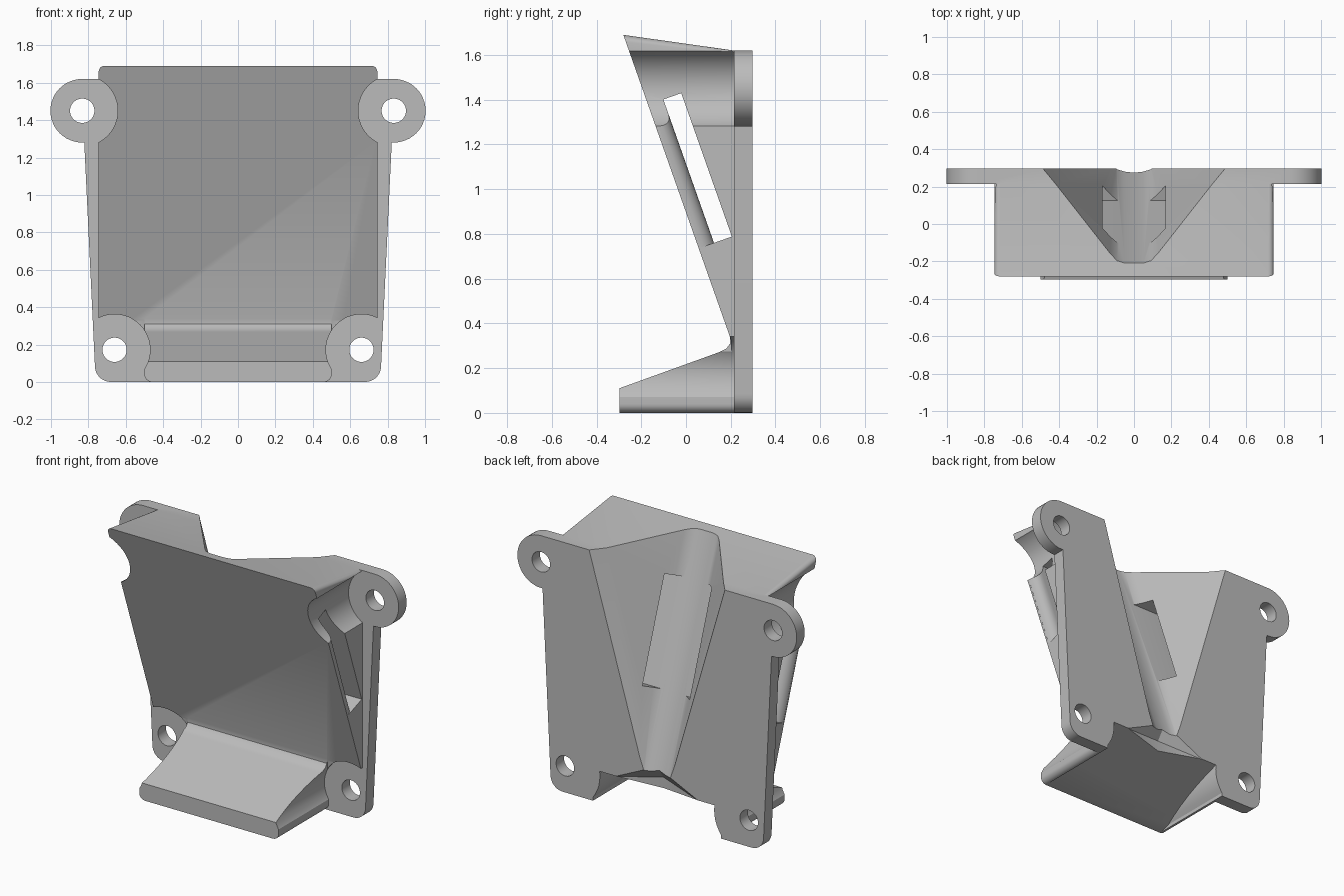
import bpy, bmesh, math
from mathutils import Matrix, Vector

cube = bpy.data.objects.get("Cube")
if cube:
    bpy.data.objects.remove(cube)

grey = bpy.data.materials.new("plain_grey")
grey.use_nodes = True
grey.diffuse_color = (0.5, 0.5, 0.5, 1)
grey.node_tree.nodes["Principled BSDF"].inputs["Base Color"].default_value = (0.5, 0.5, 0.5, 1)

LEAN = 0.353                      # backward lean of the front face, dy per dz
UPPER, LOWER = (0.833, 1.45), (0.66, 0.172)    # screw hole centres (x, z)
PLATE_FRONT, PLATE_BACK = 0.215, 0.297


def prism(name, points, axis, lo, hi, shear=0, matrix=None, soften=None):
    """Extrude a 2D outline along an axis; soften = (radius, z test) rounds side edges."""
    place = {"x": lambda a, b, t: (t, a, b),
             "y": lambda a, b, t: (a, t, b),
             "z": lambda a, b, t: (a, b - shear * t, t)}[axis]
    bm = bmesh.new()
    ends = [[bm.verts.new(place(a, b, t)) for a, b in points] for t in (lo, hi)]
    bm.faces.new(ends[0])
    bm.faces.new(ends[1][::-1])
    n = len(points)
    for i in range(n):
        j = (i + 1) % n
        bm.faces.new((ends[0][i], ends[1][i], ends[1][j], ends[0][j]))
    if soften:
        radius, test = soften
        edges = [e for e in bm.edges if all(test(v.co.z) for v in e.verts)
                 and abs(e.verts[0].co.x - e.verts[1].co.x) < 1e-4]
        bmesh.ops.bevel(bm, geom=edges, offset=radius, segments=6,
                        profile=0.5, affect="EDGES")
    bmesh.ops.recalc_face_normals(bm, faces=bm.faces)
    if matrix:
        bm.transform(matrix)
    mesh = bpy.data.meshes.new(name)
    bm.to_mesh(mesh)
    bm.free()
    obj = bpy.data.objects.new(name, mesh)
    mesh.materials.append(grey)
    bpy.context.collection.objects.link(obj)
    return obj


def arc(cx, cy, r, start, end, steps=12):
    angles = [math.radians(start + (end - start) * i / steps) for i in range(steps + 1)]
    return [(cx + r * math.cos(a), cy + r * math.sin(a)) for a in angles]


def mirrored(half):
    """Complete a right-hand outline with its mirror image."""
    return half + [(-x, y) for x, y in reversed(half)]


def boolean(target, tool, operation="DIFFERENCE"):
    mod = target.modifiers.new("combine", "BOOLEAN")
    mod.operation, mod.object, mod.solver = operation, tool, "EXACT"
    bpy.context.view_layer.objects.active = target
    bpy.ops.object.modifier_apply(modifier=mod.name)
    bpy.data.objects.remove(tool)


def bore(target, centre, radius, lo, hi):
    for side in (1, -1):
        ring = arc(side * centre[0], centre[1], radius, 0, 360, 48)[:-1]
        boolean(target, prism("bore_cutter", ring, "y", lo, hi))


# Mounting plate with rounded ears
outline = (arc(0.68, 0.085, 0.085, -90, 0, 8) + [(0.822, 1.28)]
           + arc(UPPER[0], UPPER[1], 0.17, -90, 90, 24)[1:])
bracket = prism("wall_bracket", mirrored(outline), "y", PLATE_FRONT, PLATE_BACK)

# Leaning wedge body
wedge = prism("wedge_body", [(0.25, 0.2), (0.25, 1.6), (0.215, 1.62), (-0.28, 1.69),
                             (0.2, 0.33), (0.207, 0.25)],
              "x", -0.745, 0.745, soften=(0.03, lambda z: z > 1.61))

# Support ledge, blended into the leaning face
ledge = prism("support_ledge",
              [(0.25, 0), (-0.298, 0), (-0.298, 0.11), (0.15, 0.272), (0.18, 0.287),
               (0.197, 0.31), (0.197, 0.34), (0.25, 0.34)],
              "x", -0.5, 0.5, soften=(0.04, lambda z: z < 0.01))
boolean(wedge, ledge, "UNION")

# Screw head clearance around the holes
for centre in (UPPER, LOWER):
    bore(wedge, centre, 0.19, -0.6, PLATE_FRONT + 0.05)
boolean(bracket, wedge, "UNION")

# Hollow under the ledge, leaving walls around the lower holes
hollow = prism("hollow_cutter", [(-0.28, -0.05), (-0.28, 0), (0.35, 0.222), (0.35, -0.05)],
               "x", -0.46, 0.46)
bore(hollow, LOWER, 0.25, -0.6, 0.6)
boolean(bracket, hollow)

# Tapering channel down the back
groove = mirrored([(0.05, 0.384), (0.09, 0.396), (0.125, 0.43), (0.5, 0.884), (0.75, 1.187)])
boolean(bracket, prism("groove_cutter", groove, "z", 0.15, 1.9, shear=LEAN))

# Flared relief joining channel and hollow
relief = bpy.data.meshes.new("relief_cutter")
bm = bmesh.new()
for co in ((-0.36, 0.31, 0.19), (0.36, 0.31, 0.19), (0, 0.31, 0.36),
           (0, 0.23, 0.25), (0, 0.23, 0.17)):
    bm.verts.new(co)
bmesh.ops.convex_hull(bm, input=bm.verts)
bmesh.ops.recalc_face_normals(bm, faces=bm.faces)
bm.to_mesh(relief)
bm.free()
relief.materials.append(grey)
relief_cutter = bpy.data.objects.new("relief_cutter", relief)
bpy.context.collection.objects.link(relief_cutter)
boolean(bracket, relief_cutter)

# Strap slot from side to side, with rounded mouths
mouth = arc(0.675, -0.07, 0.07, 90, 8, 8)
slot = mirrored(mouth + [(0.8, mouth[-1][1]), (0.8, 0.085)])
tilt = Matrix.Translation(Vector((0, 0.125, 0.76))) @ Matrix.Rotation(math.atan(LEAN), 4, "X")
boolean(bracket, prism("slot_cutter", slot, "z", 0, 0.68, matrix=tilt))

# Screw holes
for centre in (UPPER, LOWER):
    bore(bracket, centre, 0.065, 0, 0.5)

# Smooth curved surfaces, crisp edges
bpy.ops.object.select_all(action="DESELECT")
bracket.select_set(True)
bpy.context.view_layer.objects.active = bracket
bpy.ops.object.shade_smooth_by_angle(angle=math.radians(30))
